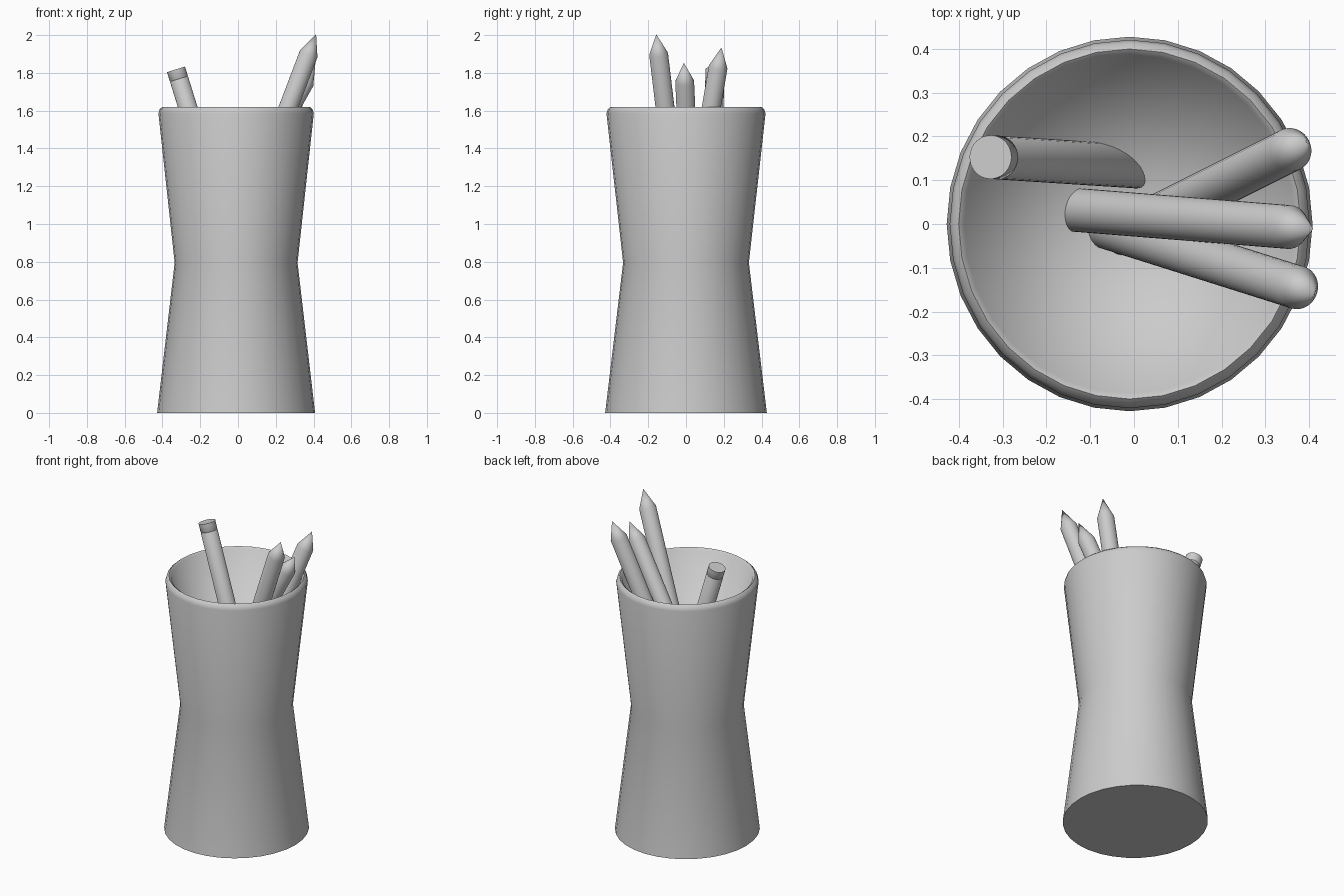
import bpy, bmesh, math
from mathutils import Vector

cube = bpy.data.objects.get("Cube")
if cube:
    bpy.data.objects.remove(cube, do_unlink=True)

grey = bpy.data.materials.new("plain grey")
grey.use_nodes = True
colour = (0.6, 0.6, 0.6, 1)
grey.diffuse_color = colour
grey.node_tree.nodes["Principled BSDF"].inputs["Base Color"].default_value = colour


def lathe(name, profile, sides=32):
    """Turn a profile of (radius, height) points around z; radius 0 closes it."""
    bm = bmesh.new()
    rings = []
    for r, z in profile:
        if r == 0:
            rings.append([bm.verts.new((0, 0, z))] * sides)
        else:
            angles = [2 * math.pi * i / sides for i in range(sides)]
            rings.append([bm.verts.new((r * math.cos(a), r * math.sin(a), z)) for a in angles])
    for low, high in zip(rings, rings[1:]):
        for i in range(sides):
            j = (i + 1) % sides
            corners = dict.fromkeys((low[i], low[j], high[j], high[i]))
            bm.faces.new(corners)
    bmesh.ops.recalc_face_normals(bm, faces=bm.faces)
    mesh = bpy.data.meshes.new(name)
    bm.to_mesh(mesh)
    bm.free()
    mesh.materials.append(grey)
    obj = bpy.data.objects.new(name, mesh)
    bpy.context.collection.objects.link(obj)
    bpy.ops.object.select_all(action="DESELECT")
    obj.select_set(True)
    bpy.context.view_layer.objects.active = obj
    bpy.ops.object.shade_smooth_by_angle(angle=math.radians(35))
    return obj


def aim(obj, top, direction):
    """Put the object's origin at top, with its z axis along direction."""
    obj.location = top
    obj.rotation_mode = "QUATERNION"
    obj.rotation_quaternion = Vector(direction).to_track_quat("Z", "Y")


# Waisted holder with a rounded lip and a funnel-shaped inside
holder = lathe("holder", [(0, 0), (0.428, 0), (0.333, 0.795), (0.421, 1.585),
                          (0.414, 1.608), (0.4, 1.62), (0.387, 1.61), (0, 0.5)])
holder.location.x = -0.01
holder.scale.x = 0.977

# Sharpened pencils: origin at the shoulder, point upward
R = 0.05
pencils = {
    "front_pencil": ((0.374, -0.145, 1.9), (0.38, -0.12, 1), 1.3),
    "middle_pencil": ((0.355, -0.007, 1.755), (0.56, -0.045, 1), 1.15),
    "back_pencil": ((0.358, 0.17, 1.83), (0.34, 0.17, 1), 1.25),
}
for name, (shoulder, direction, length) in pencils.items():
    aim(lathe(name, [(0, -length), (R, -length), (R, 0), (0, 0.112)]), shoulder, direction)

# Blunt pencil with a narrow groove below its end cap
blunt = lathe("blunt_pencil", [(0, -1.2), (R, -1.2), (R, -0.056), (R - 0.002, -0.053),
                               (R, -0.05), (R, 0), (0, 0)])
aim(blunt, (-0.328, 0.153, 1.818), (-0.31, 0.02, 1))
